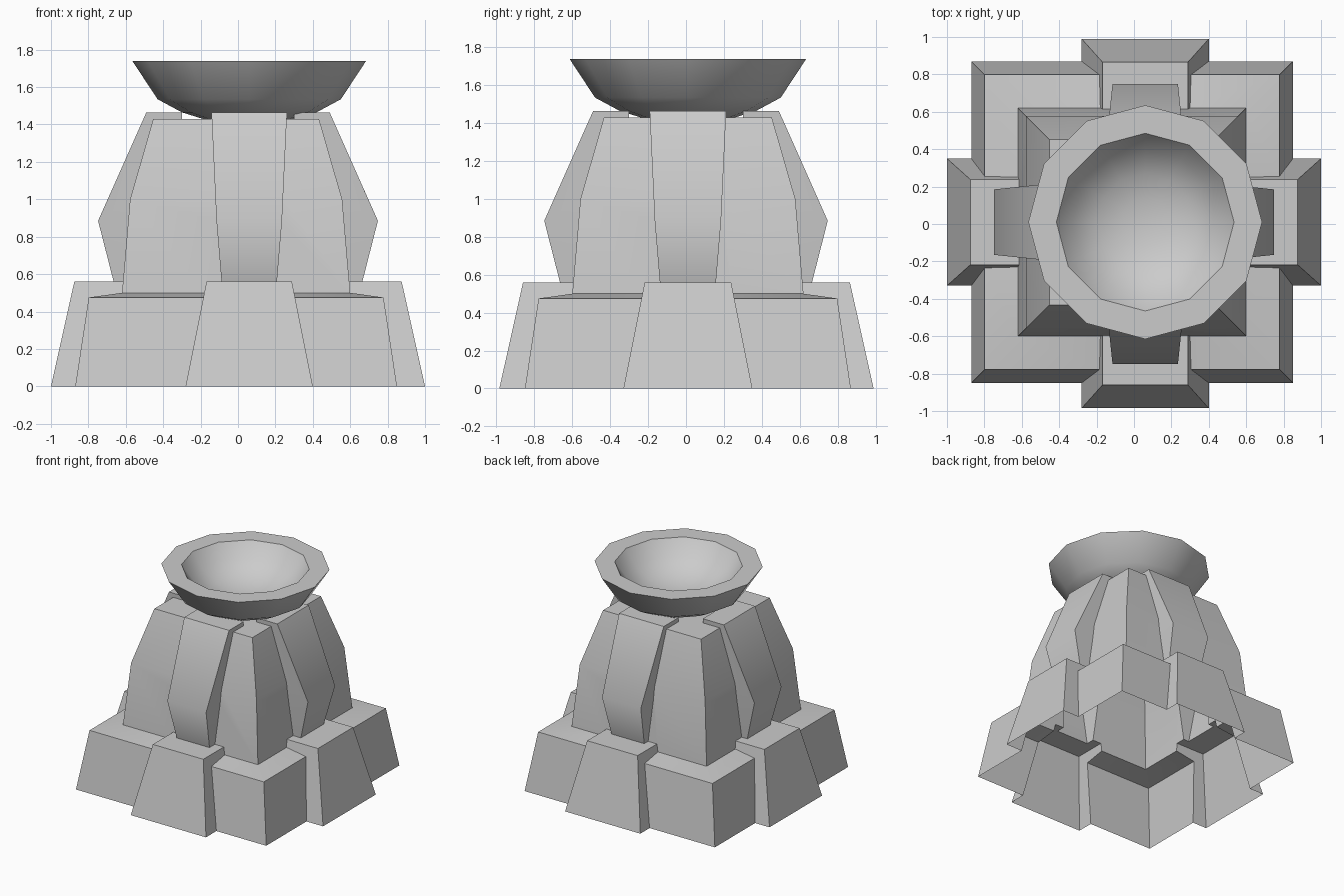
import bpy, bmesh, math
from mathutils import Matrix

cube = bpy.data.objects.get("Cube")
if cube:
    bpy.data.objects.remove(cube, do_unlink=True)

stone = bpy.data.materials.new("grey stone")
stone.use_nodes = True
GREY = (0.6, 0.6, 0.6, 1)
stone.diffuse_color = GREY
stone.node_tree.nodes["Principled BSDF"].inputs["Base Color"].default_value = GREY

CX, CY = 0.06, 0.01   # offset of the bowl and of the front and back piers


def finish(name, bm):
    bmesh.ops.recalc_face_normals(bm, faces=bm.faces)
    mesh = bpy.data.meshes.new(name)
    bm.to_mesh(mesh)
    bm.free()
    obj = bpy.data.objects.new(name, mesh)
    bpy.context.collection.objects.link(obj)
    mesh.materials.append(stone)
    return obj


def loft(name, levels, turn=0.0, shift=(0, 0)):
    """Closed solid through rectangles given as (z, x0, x1, y0, y1)."""
    bm = bmesh.new()
    rings = [[bm.verts.new(p) for p in
              ((x0, y0, z), (x1, y0, z), (x1, y1, z), (x0, y1, z))]
             for z, x0, x1, y0, y1 in levels]
    for low, high in zip(rings, rings[1:]):
        for i in range(4):
            j = (i + 1) % 4
            bm.faces.new((low[i], low[j], high[j], high[i]))
    bm.faces.new(rings[0])
    bm.faces.new(rings[-1])
    place = Matrix.Translation((*shift, 0)) @ Matrix.Rotation(turn, 4, 'Z')
    bmesh.ops.transform(bm, matrix=place, verts=bm.verts)
    return finish(name, bm)


def smooth(obj):
    bpy.ops.object.select_all(action='DESELECT')
    obj.select_set(True)
    bpy.context.view_layer.objects.active = obj
    bpy.ops.object.shade_smooth_by_angle(angle=math.radians(45))


# Square core: sloping plinth, shallow ledge, tapering tower
core = [(0, 0.86), (0.475, 0.788), (0.5, 0.61), (1.0, 0.567), (1.43, 0.443)]
pedestal = loft("pedestal", [(z, -h, h, -h, h) for z, h in core],
                shift=(-0.01, 0.01))

# Four foot blocks with a bulging buttress on each
parts = []
for side, turn, shift in (("front", 0, (CX, 0)), ("left", 90, (0, CY)),
                          ("back", 180, (CX, 0)), ("right", 270, (0, CY))):
    a = math.radians(turn)
    reach = 0.985 if side == "front" else 0.99 if side == "back" else 1.0
    parts.append(loft(side + "_foot_block",
                      [(0, -0.34, 0.34, -reach, -0.4),
                       (0.56, -0.228, 0.228, -reach + 0.125, -0.4)], a, shift))
    parts.append(loft(side + "_buttress",
                      [(0.52, -0.145, 0.145, -0.655, -0.3),
                       (0.56, -0.148, 0.148, -0.665, -0.3),
                       (0.885, -0.175, 0.175, -0.748, -0.3),
                       (1.465, -0.202, 0.202, -0.49, -0.3)], a, shift))

# Merge into one outer shell
bpy.context.view_layer.objects.active = pedestal
for part in parts:
    mod = pedestal.modifiers.new("join", 'BOOLEAN')
    mod.operation = 'UNION'
    mod.solver = 'EXACT'
    mod.object = part
    bpy.ops.object.modifier_apply(modifier=mod.name)
    bpy.data.objects.remove(part, do_unlink=True)

# Leave the underside open
bm = bmesh.new()
bm.from_mesh(pedestal.data)
floor = [f for f in bm.faces if all(v.co.z < 0.001 for v in f.verts)]
bmesh.ops.delete(bm, geom=floor, context='FACES')
bm.to_mesh(pedestal.data)
bm.free()
smooth(pedestal)

# Twelve-sided bowl, spun from its wall profile
profile = [(0, 1.40), (0.2, 1.415), (0.36, 1.465), (0.49, 1.535), (0.625, 1.74),
           (0.475, 1.74), (0.39, 1.62), (0.26, 1.54), (0.13, 1.505), (0, 1.495)]
bm = bmesh.new()
verts = [bm.verts.new((0, r, z)) for r, z in profile]
edges = [bm.edges.new(pair) for pair in zip(verts, verts[1:])]
bmesh.ops.spin(bm, geom=verts + edges, cent=(0, 0, 0), axis=(0, 0, 1),
               angle=math.tau, steps=12, use_duplicate=False)
bmesh.ops.remove_doubles(bm, verts=bm.verts, dist=0.0005)
bmesh.ops.translate(bm, vec=(CX, CY, 0), verts=bm.verts)
bowl = finish("bowl", bm)
smooth(bowl)
